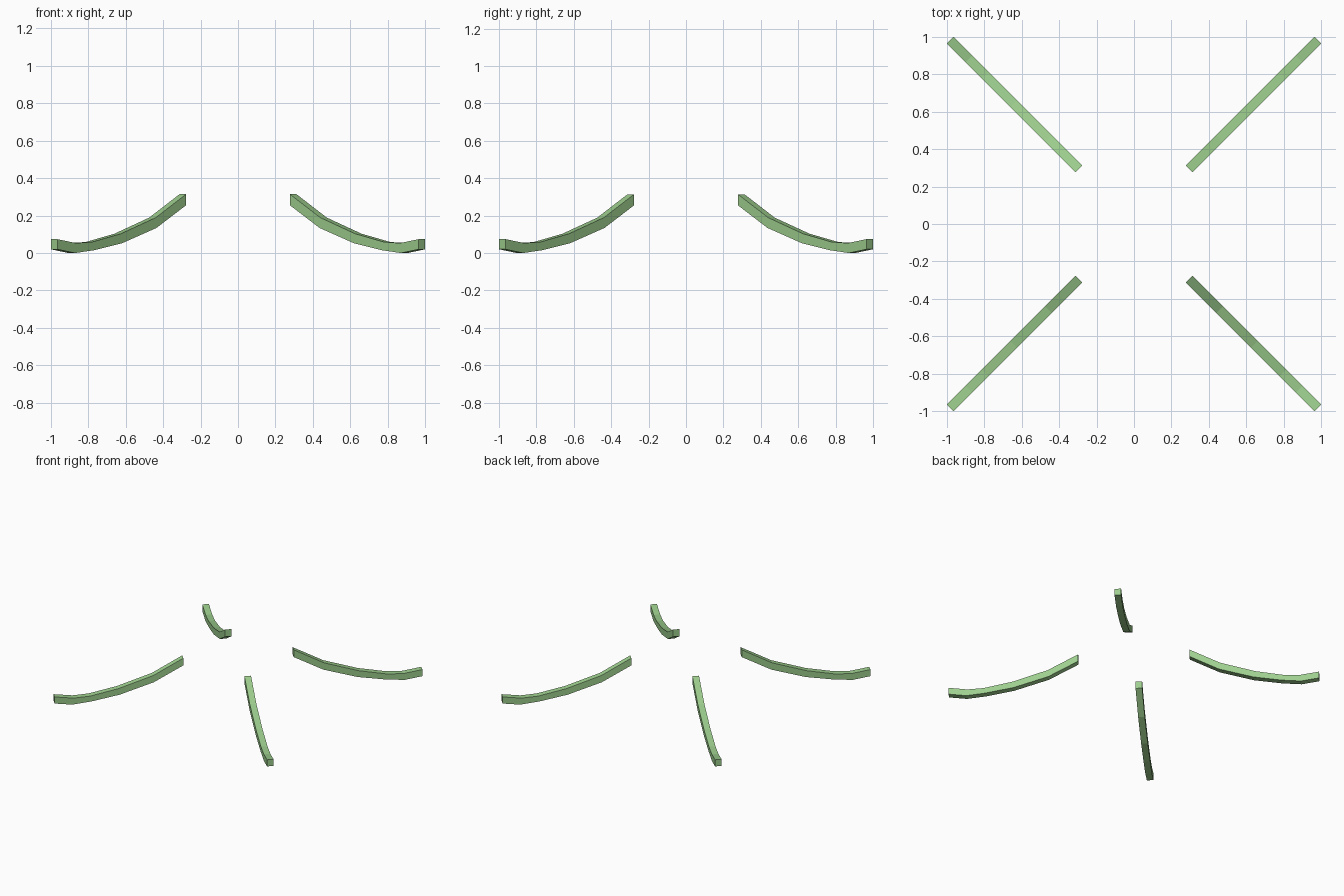
import bpy, bmesh, math

if "Cube" in bpy.data.objects:
    bpy.data.objects.remove(bpy.data.objects["Cube"])

# Half width of the square bar, measured across the diagonal run
HALF_W = 0.0248
S = math.sqrt(2)

# Side profile stations: (x of diagonal centre line, z)
bottom = [(0.295, 0.258), (0.453, 0.137), (0.635, 0.056), (0.785, 0.018), (0.888, 0.003), (0.9825, 0.023)]
top = [(0.295, 0.314), (0.457, 0.189), (0.643, 0.103), (0.795, 0.059), (0.882, 0.053), (0.9825, 0.074)]
bottom = [(x, z - 0.003) for x, z in bottom]

green = bpy.data.materials.new("green")
green.diffuse_color = (0.34, 0.62, 0.27, 1)
green.use_nodes = True
green.node_tree.nodes["Principled BSDF"].inputs["Base Color"].default_value = green.diffuse_color


def make_leg(name, angle):
    """Curved bar swept out along a diagonal direction."""
    bm = bmesh.new()
    ca, sa = math.cos(angle), math.sin(angle)
    rings = []
    for (bx, bz), (tx, tz) in zip(bottom, top):
        corners = [(bx, -HALF_W, bz), (bx, HALF_W, bz), (tx, HALF_W, tz), (tx, -HALF_W, tz)]
        rings.append([bm.verts.new((x * S * ca - w * sa, x * S * sa + w * ca, z)) for x, w, z in corners])
    for a, b in zip(rings, rings[1:]):
        for i in range(4):
            j = (i + 1) % 4
            bm.faces.new((a[i], a[j], b[j], b[i]))
    bm.faces.new(rings[0])
    bm.faces.new(rings[-1])
    bmesh.ops.recalc_face_normals(bm, faces=bm.faces[:])
    mesh = bpy.data.meshes.new(name)
    bm.to_mesh(mesh)
    bm.free()
    mesh.materials.append(green)
    bpy.context.collection.objects.link(bpy.data.objects.new(name, mesh))


# Four legs on the diagonals
for k, name in enumerate(["back_right_leg", "back_left_leg", "front_left_leg", "front_right_leg"]):
    make_leg(name, math.radians(45 + 90 * k))
